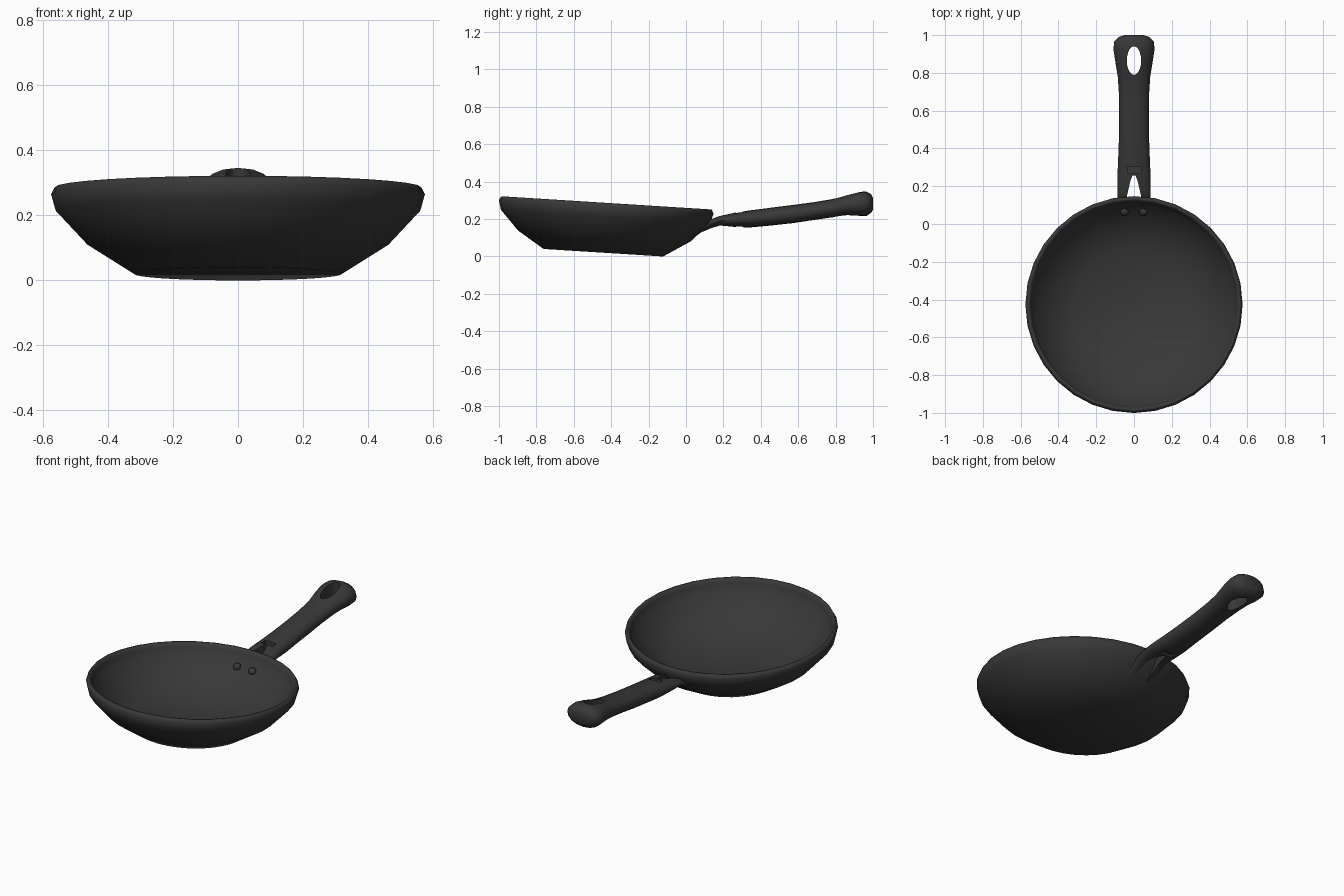
import bpy, bmesh, math
from mathutils import Matrix

cube = bpy.data.objects.get("Cube")
if cube:
    bpy.data.objects.remove(cube, do_unlink=True)

coating = bpy.data.materials.new("charcoal_coating")
coating.use_nodes = True
COLOUR = (0.04, 0.04, 0.04, 1)
coating.diffuse_color = COLOUR
bsdf = next(n for n in coating.node_tree.nodes if n.type == 'BSDF_PRINCIPLED')
bsdf.inputs["Base Color"].default_value = COLOUR
bsdf.inputs["Roughness"].default_value = 0.6


def make_object(name, bm):
    bmesh.ops.recalc_face_normals(bm, faces=bm.faces)
    mesh = bpy.data.meshes.new(name)
    bm.to_mesh(mesh)
    bm.free()
    mesh.materials.append(coating)
    obj = bpy.data.objects.new(name, mesh)
    bpy.context.collection.objects.link(obj)
    return obj


def activate(obj):
    bpy.ops.object.select_all(action='DESELECT')
    obj.select_set(True)
    bpy.context.view_layer.objects.active = obj


def smooth(obj, angle):
    activate(obj)
    bpy.ops.object.shade_smooth_by_angle(angle=math.radians(angle))


def loft(bm, rings):
    """Skin closed loops of points and cap both ends."""
    loops = [[bm.verts.new(p) for p in ring] for ring in rings]
    n = len(loops[0])
    for a, b in zip(loops, loops[1:]):
        for i in range(n):
            j = (i + 1) % n
            bm.faces.new((a[i], a[j], b[j], b[i]))
    bm.faces.new(loops[0])
    bm.faces.new(loops[-1])


def cut(obj, outline, low, high):
    """Subtract a vertical prism with the given xy outline."""
    bm = bmesh.new()
    loft(bm, [[(x, y, z) for x, y in outline] for z in (low, high)])
    cutter = make_object("cutter", bm)
    cutter.hide_render = True
    mod = obj.modifiers.new("cut", 'BOOLEAN')
    mod.operation = 'DIFFERENCE'
    mod.solver = 'EXACT'
    mod.object = cutter
    activate(obj)
    bpy.ops.object.modifier_apply(modifier=mod.name)
    bpy.data.objects.remove(cutter, do_unlink=True)


# Pan: revolved wall with thickness, resting at a slight tilt
tilt = Matrix.Translation((0, -0.442, 0.02)) @ Matrix.Rotation(math.radians(-3.6), 4, 'X')
SIDES = 32
profile = [(0.32, 0), (0.463, 0.09), (0.561, 0.195), (0.575, 0.245), (0.564, 0.267),
           (0.556, 0.267), (0.546, 0.24), (0.532, 0.205), (0.44, 0.12), (0.31, 0.038)]
bm = bmesh.new()
loft(bm, [[(r * math.cos(math.tau * i / SIDES), r * math.sin(math.tau * i / SIDES), h)
           for i in range(SIDES)] for r, h in profile])
bm.transform(tilt)
smooth(make_object("pan_body", bm), 85)

# Rivets: flattened domes on the inner wall beside the handle
for side, label in ((1, "left"), (-1, "right")):
    bm = bmesh.new()
    bmesh.ops.create_uvsphere(bm, u_segments=12, v_segments=8, radius=0.022)
    bm.transform(tilt @ Matrix.Translation((0.05 * side, 0.494, 0.18))
                 @ Matrix.Rotation(math.radians(42), 4, 'X') @ Matrix.Diagonal((1, 1, 0.75, 1)))
    smooth(make_object("rivet_" + label, bm), 60)

# Handle: stations of y, half width, bottom and top
stations = [(0.05, 0.076, 0.103, 0.12), (0.08, 0.083, 0.126, 0.152),
            (0.13, 0.087, 0.147, 0.2), (0.18, 0.088, 0.164, 0.218),
            (0.25, 0.088, 0.158, 0.232), (0.34, 0.084, 0.155, 0.246),
            (0.45, 0.08, 0.165, 0.26), (0.57, 0.079, 0.178, 0.275),
            (0.69, 0.08, 0.196, 0.291), (0.78, 0.086, 0.209, 0.306),
            (0.86, 0.099, 0.217, 0.331), (0.925, 0.109, 0.215, 0.346),
            (0.965, 0.105, 0.216, 0.346), (0.99, 0.08, 0.234, 0.333), (1.0, 0.05, 0.25, 0.312)]


def rounded(value):
    return math.copysign(abs(value) ** 0.93, value)


def section(y, w, low, high):
    angles = [math.tau * i / 16 for i in range(16)]
    return [(w * rounded(math.cos(a)), y,
             (low + high) / 2 + (high - low) / 2 * rounded(math.sin(a))) for a in angles]


bm = bmesh.new()
loft(bm, [section(*s) for s in stations])
handle = make_object("handle", bm)

# Hanging hole, forked root and the small slot behind the fork
hole = [(0.038 * math.cos(math.tau * i / 20), 0.865 + 0.076 * math.sin(math.tau * i / 20))
        for i in range(20)]
cut(handle, hole, 0, 0.6)
cut(handle, [(-0.055, 0), (0.055, 0), (0.037, 0.15), (0.02, 0.225), (0.008, 0.258),
             (-0.008, 0.258), (-0.02, 0.225), (-0.037, 0.15)], 0, 0.6)
slot = [(-0.034, 0.268), (0.04, 0.268), (0.04, 0.302), (-0.034, 0.302)]
cut(handle, slot, 0.212, 0.6)
cut(handle, slot, 0, 0.172)
smooth(handle, 40)
